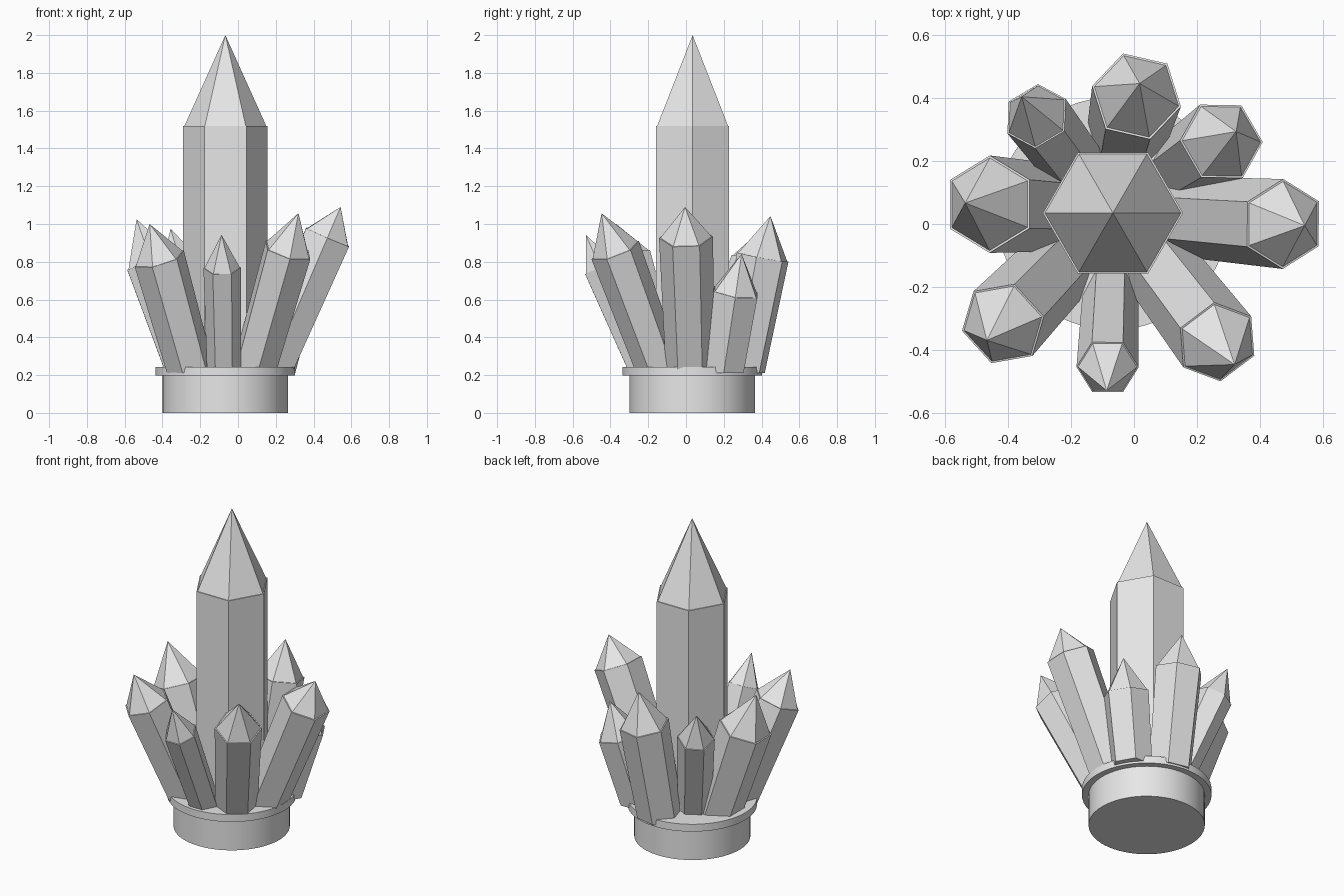
import bpy, bmesh, math
from mathutils import Vector, Matrix

cube = bpy.data.objects.get("Cube")
if cube:
    bpy.data.objects.remove(cube, do_unlink=True)

CX, CY = -0.067, 0.033      # centre of the stand
FLOOR = 0.21                # height where crystals are rooted inside the rim

grey = bpy.data.materials.new("light_grey")
grey.use_nodes = True
grey.diffuse_color = (0.8, 0.8, 0.8, 1)
grey.node_tree.nodes["Principled BSDF"].inputs["Base Color"].default_value = (0.8, 0.8, 0.8, 1)


def crystal(name, shoulder, tip, radius, turn, taper=0.9, lip=0.95):
    """Six-sided prism along the shoulder-to-tip axis, with a small lip under its point."""
    shoulder, tip = Vector(shoulder), Vector(tip)
    axis = (tip - shoulder).normalized()
    tilt = Vector((0, 0, 1)).rotation_difference(axis).to_matrix()
    root = shoulder - axis * ((shoulder.z - FLOOR) / axis.z)
    bm = bmesh.new()

    def ring(centre, r, flatten=False):
        verts = []
        for i in range(6):
            a = math.radians(turn + 60 * i)
            p = centre + tilt @ Vector((r * math.cos(a), r * math.sin(a), 0))
            if flatten:  # slide along the axis to the floor
                p -= axis * ((p.z - FLOOR) / axis.z)
            verts.append(bm.verts.new(p))
        return verts

    rings = [ring(root, radius * taper, True), ring(shoulder, radius), ring(shoulder, radius * lip)]
    point = bm.verts.new(tip)
    bm.faces.new(rings[0][::-1])
    for i in range(6):
        j = (i + 1) % 6
        for low, high in zip(rings, rings[1:]):
            bm.faces.new((low[i], low[j], high[j], high[i]))
        bm.faces.new((rings[2][i], rings[2][j], point))
    mesh = bpy.data.meshes.new(name)
    bm.to_mesh(mesh)
    bm.free()
    mesh.materials.append(grey)
    bpy.context.collection.objects.link(bpy.data.objects.new(name, mesh))


def disc(name, radius, bottom, top):
    bpy.ops.mesh.primitive_cylinder_add(vertices=64, radius=radius, depth=top - bottom,
                                        location=(CX, CY, (top + bottom) / 2))
    obj = bpy.context.object
    obj.name = name
    obj.data.materials.append(grey)
    bpy.ops.object.shade_smooth_by_angle()


# Round stand with its wider rim
disc("stand", 0.332, 0, 0.2)
disc("stand_rim", 0.37, 0.197, 0.243)

# Tall upright crystal in the middle
crystal("main_crystal", (CX, 0.035, 1.52), (CX, 0.035, 2.0), 0.223, 0, taper=1, lip=0.97)

# Ring of leaning crystals: shoulder centre, tip, radius, turn
crystal("left_crystal", (0.474, 0.0, 0.93), (0.543, -0.005, 1.09), 0.143, 90)
crystal("front_left_crystal", (0.265, -0.375, 0.862), (0.32, -0.447, 1.057), 0.135, 97)
crystal("front_crystal", (-0.084, -0.455, 0.768), (-0.087, -0.53, 0.943), 0.099, 0)
crystal("front_right_crystal", (-0.417, -0.317, 0.817), (-0.468, -0.37, 1.0), 0.139, 12)
crystal("right_crystal", (-0.459, 0.063, 0.8), (-0.537, 0.067, 1.025), 0.155, 90)
crystal("back_right_crystal", (-0.31, 0.343, 0.8), (-0.357, 0.405, 0.975), 0.108, 90)
crystal("back_crystal", (0.008, 0.406, 0.825), (0.018, 0.447, 1.042), 0.145, -13)
crystal("back_left_crystal", (0.278, 0.263, 0.64), (0.325, 0.294, 0.842), 0.135, 0)
